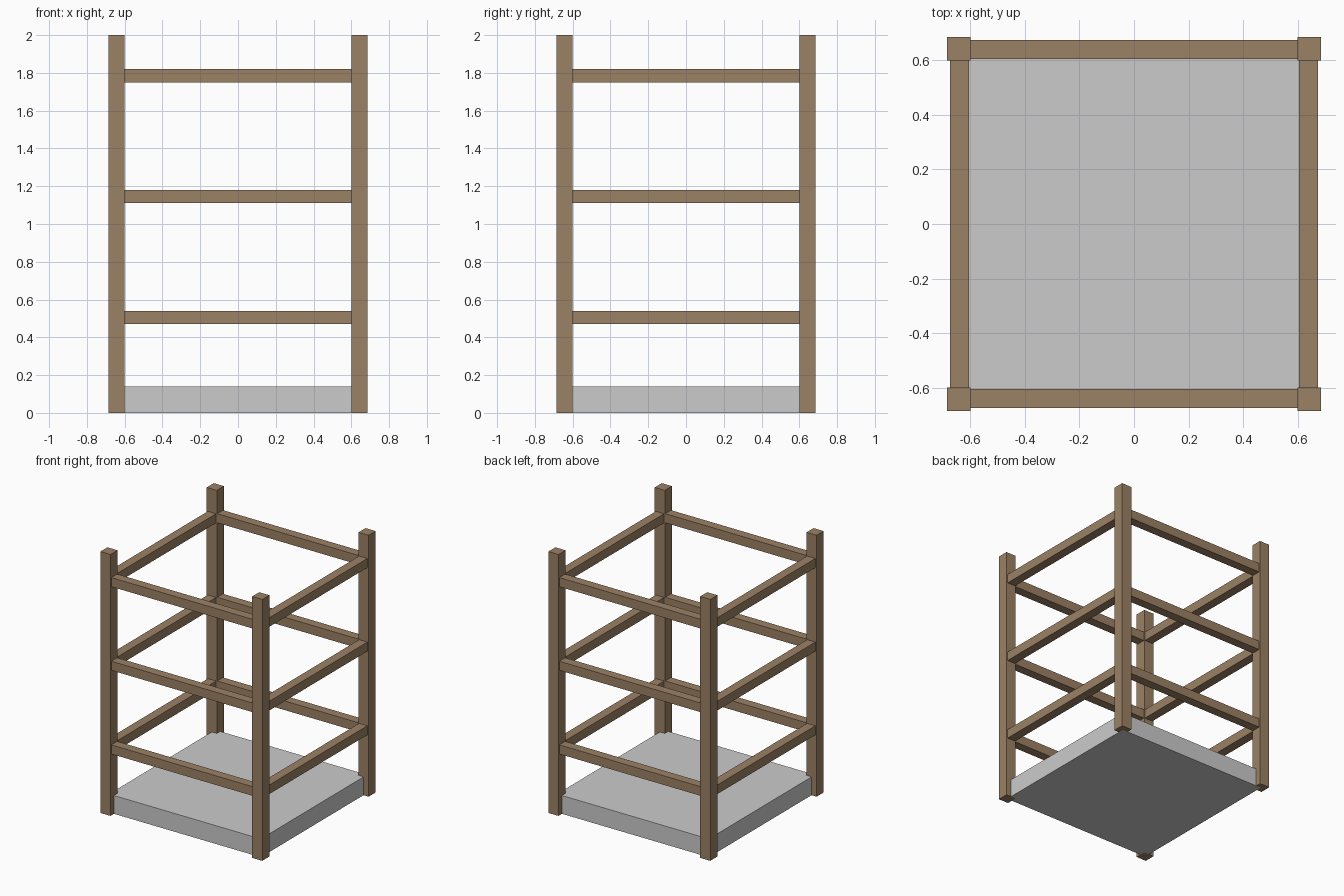
import bpy
from mathutils import Matrix

if "Cube" in bpy.data.objects:
    bpy.data.objects.remove(bpy.data.objects["Cube"])

C = 0.6425          # post centre offset from the middle
POST, RAIL = 0.085, 0.07

wood = bpy.data.materials.new("wood")
wood.diffuse_color = (0.33, 0.22, 0.13, 1)
wood.use_nodes = True
wood.node_tree.nodes["Principled BSDF"].inputs["Base Color"].default_value = wood.diffuse_color


def box(name, center, size, mat=None):
    bpy.ops.mesh.primitive_cube_add(size=1, location=center)
    ob = bpy.context.object
    ob.name = name
    ob.data.transform(Matrix.Diagonal((*size, 1)))
    if mat:
        ob.data.materials.append(mat)
    return ob


# base slab, its corners reach the post centres
box("base_slab", (0, 0, 0.07), (2 * C, 2 * C, 0.14))

# four corner posts
for sx, side in ((-1, "left"), (1, "right")):
    for sy, end in ((-1, "front"), (1, "back")):
        box(f"{end}_{side}_post", (sx * C, sy * C, 1), (POST, POST, 2), wood)

# three levels of rails on all four sides
for z, level in ((0.505, "lower"), (1.145, "middle"), (1.785, "upper")):
    for s, end, side in ((-1, "front", "left"), (1, "back", "right")):
        box(f"{level}_{end}_rail", (0, s * 0.64, z), (2 * C, RAIL, RAIL), wood)
        box(f"{level}_{side}_rail", (s * 0.64, 0, z), (RAIL, 2 * C, RAIL), wood)
